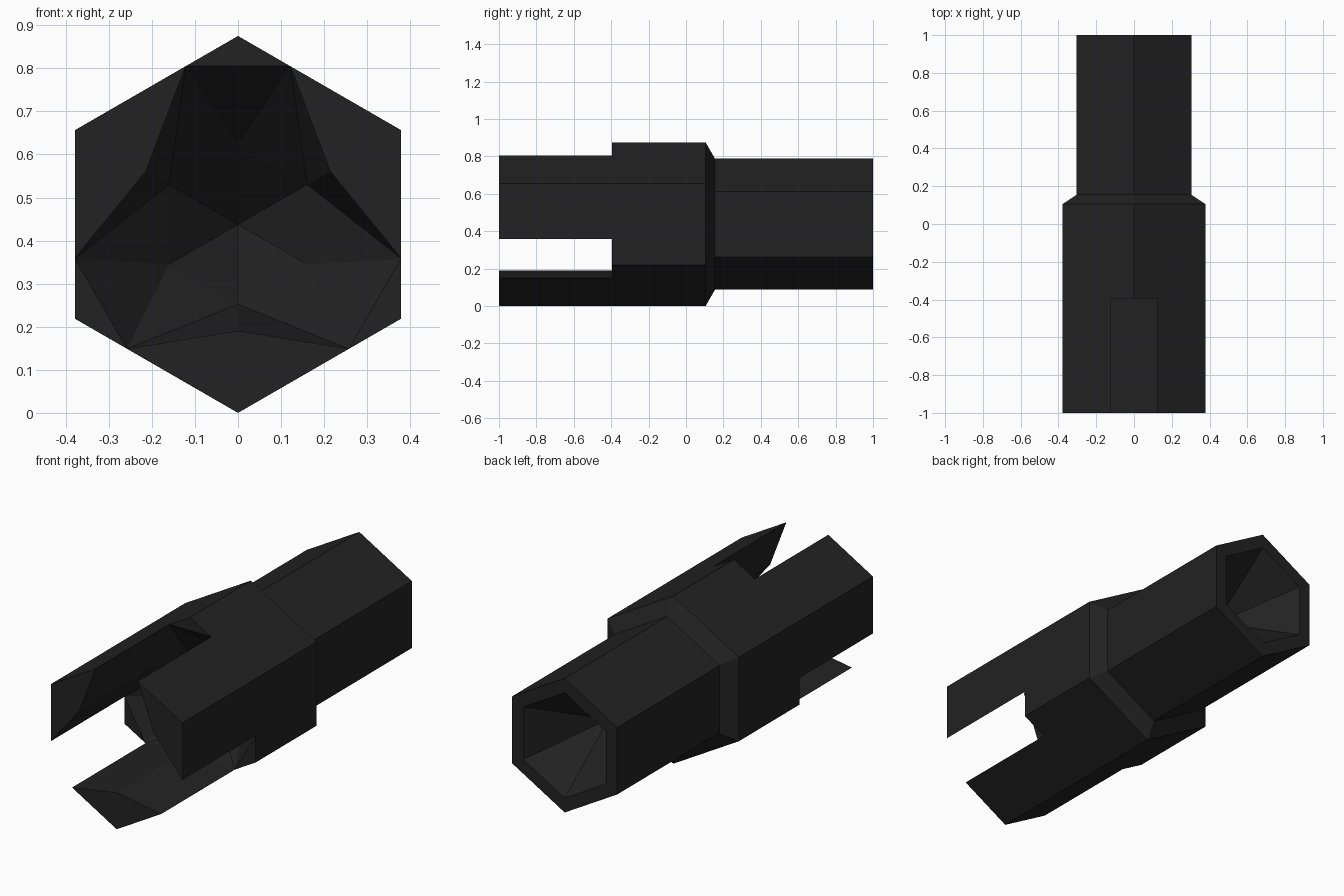
import bpy, bmesh, math

if "Cube" in bpy.data.objects:
    bpy.data.objects.remove(bpy.data.objects["Cube"])

CZ = 0.4375          # axis height
R_BODY, R_REAR = 0.4375, 0.35

bm = bmesh.new()


def pt(angle, r, y):
    """Point at polar position around the y axis."""
    a = math.radians(angle)
    return (r * math.cos(a), y, CZ + r * math.sin(a))


def edge_pt(a, b, y, t=0.68):
    """Point along the body hexagon side from corner a towards corner b."""
    p, q = pt(a, R_BODY, y), pt(b, R_BODY, y)
    return tuple(u + (v - u) * t for u, v in zip(p, q))


def face(*pts):
    bm.faces.new([bm.verts.new(p) for p in pts])


FRONT, SLOT, SHOULDER, NECK, REAR = -1.0, -0.395, 0.105, 0.155, 1.0
R_PRONG, R_PIT, Y_PIT, Y_APEX = 0.247, 0.185, -0.15, 0.05

# Front: three prongs, slots between them and the tapering bore
for a in (30, 150, 270):
    i_front, i_slot = pt(a, R_PRONG, FRONT), pt(a, R_PRONG, SLOT)
    face(pt(a, R_BODY, FRONT), edge_pt(a, a + 60, FRONT), i_front,
         edge_pt(a, a - 60, FRONT))
    for b in (a + 60, a - 60):
        e_front, e_slot = edge_pt(a, b, FRONT), edge_pt(a, b, SLOT)
        # outer side with slot notch
        face(pt(a, R_BODY, FRONT), e_front, e_slot, pt(b, R_BODY, SLOT),
             pt(b, R_BODY, SHOULDER), pt(a, R_BODY, SHOULDER))
        # prong inner wall and bore
        face(e_front, i_front, i_slot, e_slot)
        face(e_slot, i_slot, pt(a, R_PIT, Y_PIT))
        face(e_slot, pt(a, R_PIT, Y_PIT), pt(b, R_PIT, Y_PIT))
        face(pt(a, R_PIT, Y_PIT), pt(b, R_PIT, Y_PIT), pt(0, 0, Y_APEX))
    # slot end cap and the bore facet beneath it
    b = a + 60
    e1, e2 = edge_pt(a, b, SLOT), edge_pt(a + 120, b, SLOT)
    face(pt(b, R_BODY, SLOT), e1, e2)
    face(e1, e2, pt(b, R_PIT, Y_PIT))

# Rear: shoulder bevel, narrow hexagonal tube, rim and pointed recess
rings = [(R_BODY, SHOULDER), (R_REAR, NECK), (R_REAR, REAR), (0.275, REAR)]
for a in range(30, 390, 60):
    for (r1, y1), (r2, y2) in zip(rings, rings[1:]):
        face(pt(a, r1, y1), pt(a + 60, r1, y1), pt(a + 60, r2, y2), pt(a, r2, y2))
    face(pt(a, 0.275, REAR), pt(a + 60, 0.275, REAR), pt(0, 0, 0.64))

bmesh.ops.remove_doubles(bm, verts=bm.verts, dist=1e-4)
bmesh.ops.recalc_face_normals(bm, faces=bm.faces)

mesh = bpy.data.meshes.new("hex_muzzle")
bm.to_mesh(mesh)
bm.free()

mat = bpy.data.materials.new("black metal")
mat.diffuse_color = (0.016, 0.016, 0.016, 1)
mat.use_nodes = True
mat.node_tree.nodes["Principled BSDF"].inputs["Base Color"].default_value = mat.diffuse_color
mesh.materials.append(mat)
obj = bpy.data.objects.new("hex_muzzle", mesh)
bpy.context.collection.objects.link(obj)
